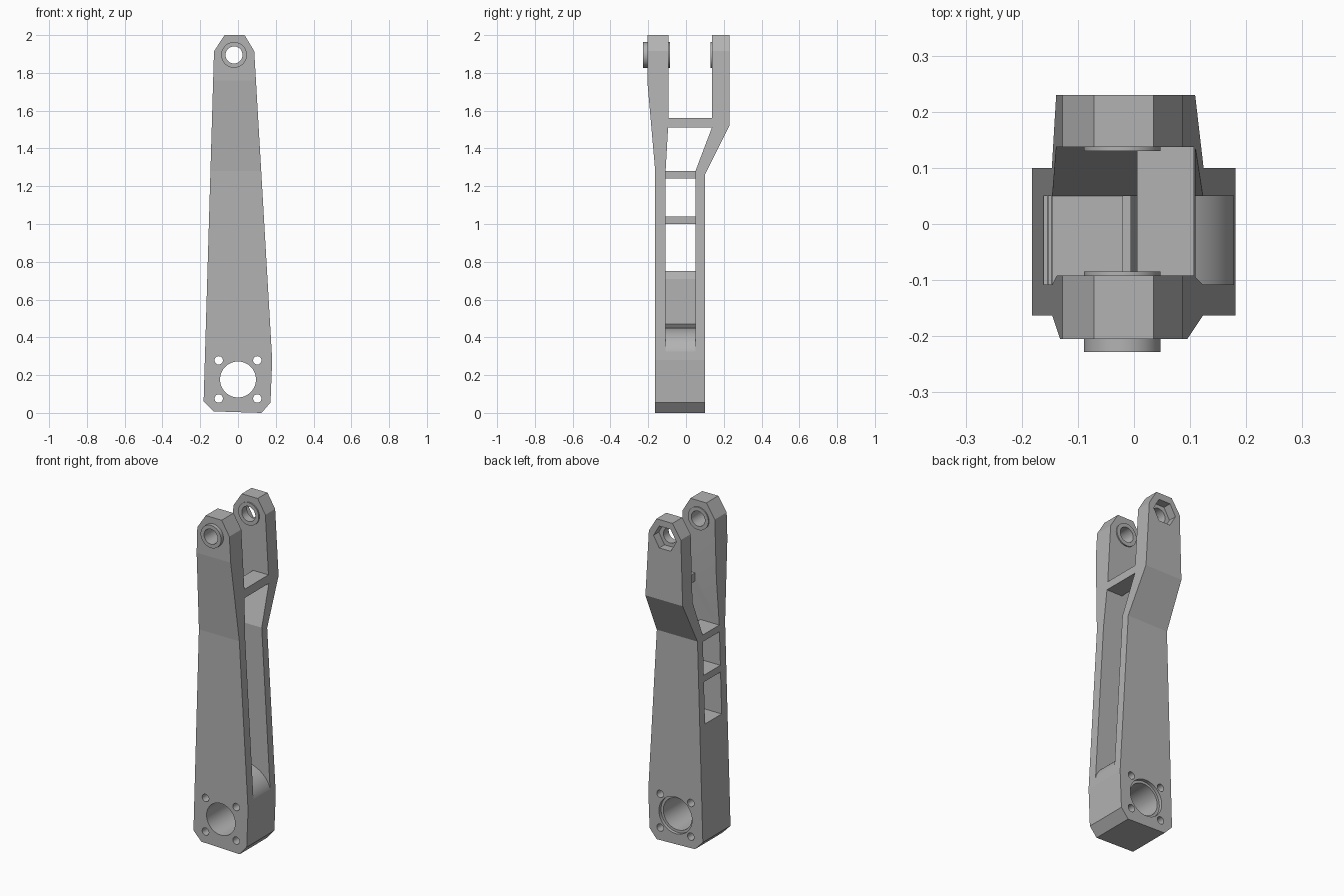
import bpy, bmesh
from math import sin, cos, pi, radians

cube = bpy.data.objects.get("Cube")
if cube:
    bpy.data.objects.remove(cube, do_unlink=True)

metal = bpy.data.materials.new("plain grey")
metal.use_nodes = True
metal.diffuse_color = (0.45, 0.45, 0.45, 1)
metal.node_tree.nodes["Principled BSDF"].inputs["Base Color"].default_value = (0.45, 0.45, 0.45, 1)


def prism(name, points, axis, start, end):
    """Extrude a closed profile along x (points are y, z) or along y (points are x, z)."""
    bm = bmesh.new()
    place = (lambda a, b: (start, a, b)) if axis == "x" else (lambda a, b: (a, start, b))
    face = bm.faces.new([bm.verts.new(place(a, b)) for a, b in points])
    moved = bmesh.ops.extrude_face_region(bm, geom=[face])["geom"]
    step = (end - start, 0, 0) if axis == "x" else (0, end - start, 0)
    bmesh.ops.translate(bm, vec=step, verts=[v for v in moved if isinstance(v, bmesh.types.BMVert)])
    bmesh.ops.recalc_face_normals(bm, faces=bm.faces)
    mesh = bpy.data.meshes.new(name)
    bm.to_mesh(mesh)
    bm.free()
    mesh.materials.append(metal)
    obj = bpy.data.objects.new(name, mesh)
    bpy.context.collection.objects.link(obj)
    return obj


def rod(name, centre, radius, start, end, sides=96):
    """Round or polygonal bar running front to back."""
    ring = [(centre[0] + radius * cos(2 * pi * i / sides),
             centre[1] + radius * sin(2 * pi * i / sides)) for i in range(sides)]
    return prism(name, ring, "y", start, end)


def combine(obj, tool, operation):
    mod = obj.modifiers.new(operation.lower(), "BOOLEAN")
    mod.operation, mod.solver, mod.object = operation, "EXACT", tool
    bpy.context.view_layer.objects.active = obj
    bpy.ops.object.modifier_apply(modifier=mod.name)
    bpy.data.objects.remove(tool, do_unlink=True)


# Arm: tapered front outline crossed with the bent side outline
arm = prism("arm", [(-0.13, 0.008), (0.125, 0), (0.172, 0.055), (0.181, 0.28), (0.086, 1.915),
                    (0.035, 2), (-0.071, 2), (-0.127, 1.915), (-0.182, 0.062)], "y", -0.4, 0.4)
side = prism("side_outline", [(-0.163, -0.1), (0.1, -0.1), (0.1, 1.26), (0.23, 1.52), (0.23, 2.1),
                              (-0.205, 2.1), (-0.205, 1.76), (-0.163, 1.28)], "x", -0.5, 0.5)
combine(arm, side, "INTERSECT")

# Cavity: curved floor, low side wall, two ribs on one side and a crossbar on the other
steps = 32
floor = [(-0.01 + 0.191 * cos(pi / 2 * i / steps), 0.3 + 0.15 * sin(pi / 2 * i / steps))
         for i in range(steps + 1)]
outline = [(0.3, 0.3)] + floor + [(0.005, 0.47), (0.005, 0.71), (-0.005, 0.75), (-0.3, 0.75)]
for bottom, top, inner in ((1.0, 1.04, -0.005), (1.24, 1.28, -0.02)):
    outline += [(-0.3, bottom), (inner, bottom), (inner, top), (-0.3, top)]
outline += [(-0.3, 2.1), (0.3, 2.1), (0.3, 1.56), (0.005, 1.56), (0.005, 1.51), (0.3, 1.51)]
cavity = prism("cavity", outline, "y", -0.4, 0.4)
gap = prism("gap", [(-0.108, 0.2), (0.05, 0.2), (0.05, 1.28), (0.137, 1.51), (0.137, 2.2),
                    (-0.092, 2.2), (-0.092, 1.56), (-0.108, 1.28)], "x", -0.5, 0.5)
combine(cavity, gap, "INTERSECT")
combine(arm, cavity, "DIFFERENCE")

# Raised bosses around the upper pivot
pivot = (-0.021, 1.895)
for start, end in ((-0.228, -0.18), (-0.12, -0.085), (0.13, 0.16)):
    combine(arm, rod("boss", pivot, 0.068, start, end), "UNION")

# Upper pivot hole and hexagonal nut recess in the back
combine(arm, rod("pivot_hole", pivot, 0.045, -0.4, 0.4), "DIFFERENCE")
combine(arm, rod("nut_recess", pivot, 0.076, 0.18, 0.4, 6), "DIFFERENCE")

# Lower bearing bore with a shallow step at the back, and four bolt holes
hub = (0, 0.177)
combine(arm, rod("bore", hub, 0.095, -0.4, 0.4), "DIFFERENCE")
combine(arm, rod("bore_step", hub, 0.11, 0.08, 0.4), "DIFFERENCE")
for sx in (-1, 1):
    for sz in (-1, 1):
        bolt = (sx * 0.102, hub[1] + sz * 0.101)
        combine(arm, rod("bolt_hole", bolt, 0.022, -0.4, 0.4), "DIFFERENCE")

# Smooth the round walls and keep every bend crisp
bpy.ops.object.select_all(action="DESELECT")
arm.select_set(True)
bpy.context.view_layer.objects.active = arm
bpy.ops.object.shade_smooth_by_angle(angle=radians(4.9))
